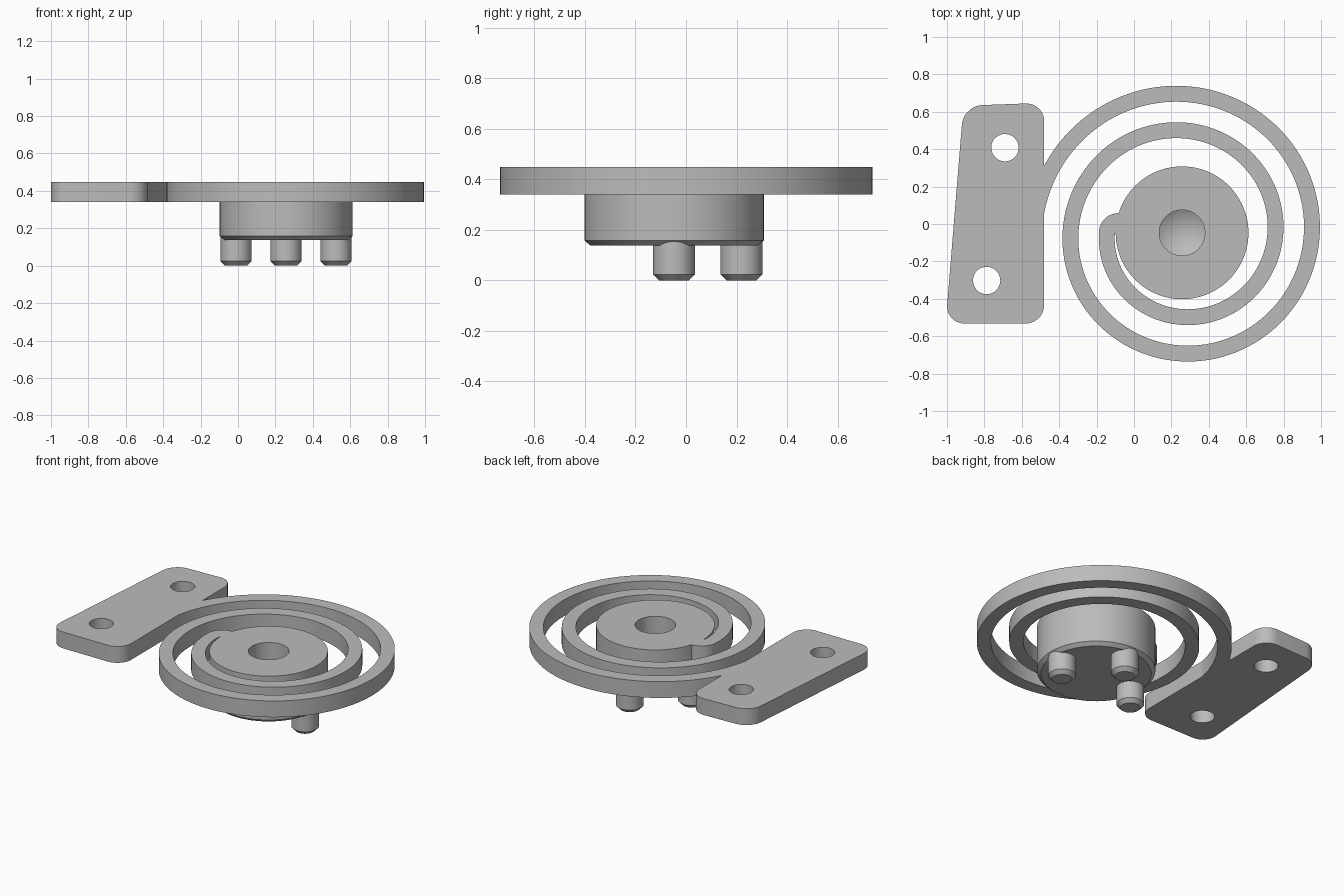
import bpy, bmesh
from math import cos, sin, pi, radians
from mathutils import Vector

cube = bpy.data.objects.get("Cube")
if cube:
    bpy.data.objects.remove(cube)

grey = bpy.data.materials.new("plain_grey")
grey.use_nodes = True
grey.diffuse_color = (0.5, 0.5, 0.5, 1)
grey.node_tree.nodes["Principled BSDF"].inputs["Base Color"].default_value = (0.5, 0.5, 0.5, 1)

HUB = Vector((0.257, -0.047))     # shared axis of the hub and spiral
Z_LOW, Z_TOP = 0.34, 0.448        # flat layer of the plate and spiral


def finish(name, bm):
    bmesh.ops.recalc_face_normals(bm, faces=bm.faces[:])
    mesh = bpy.data.meshes.new(name)
    bm.to_mesh(mesh)
    bm.free()
    mesh.materials.append(grey)
    ob = bpy.data.objects.new(name, mesh)
    bpy.context.collection.objects.link(ob)
    return ob


def smooth(ob):
    bpy.ops.object.select_all(action='DESELECT')
    ob.select_set(True)
    bpy.context.view_layer.objects.active = ob
    bpy.ops.object.shade_smooth_by_angle(angle=radians(30))


def lathe(name, center, profile, steps):
    """Spin a radius/height profile into a closed round solid."""
    bm = bmesh.new()
    verts = [bm.verts.new((center[0] + r, center[1], z)) for r, z in profile]
    edges = [bm.edges.new(pair) for pair in zip(verts, verts[1:])]
    bmesh.ops.spin(bm, geom=verts + edges, cent=(*center, 0), axis=(0, 0, 1),
                   angle=2 * pi, steps=steps)
    bmesh.ops.remove_doubles(bm, verts=bm.verts[:], dist=1e-4)
    return finish(name, bm)


def raise_layer(bm):
    """Thicken flat faces from the bottom to the top of the layer."""
    geom = bmesh.ops.extrude_face_region(bm, geom=bm.faces[:], use_keep_orig=True)["geom"]
    bmesh.ops.translate(bm, vec=(0, 0, Z_TOP - Z_LOW),
                        verts=[g for g in geom if isinstance(g, bmesh.types.BMVert)])


# Mounting plate with rounded corners
bm = bmesh.new()
corners = [(-1.007, -0.532), (-0.48, -0.532), (-0.48, 0.648), (-0.912, 0.632)]
bm.faces.new([bm.verts.new((x, y, Z_LOW)) for x, y in corners])
raise_layer(bm)
upright = [e for e in bm.edges if abs(e.verts[0].co.z - e.verts[1].co.z) > 0.05]
bmesh.ops.bevel(bm, geom=upright, offset=0.1, offset_type='OFFSET',
                segments=10, profile=0.5, affect='EDGES')
plate = finish("mounting_plate", bm)

# Two bolt holes through the plate
bpy.context.view_layer.objects.active = plate
for spot in ((-0.69, 0.408), (-0.788, -0.302)):
    cutter = lathe("hole_cutter", spot, [(0, 0.2), (0.073, 0.2), (0.073, 0.6), (0, 0.6)], 48)
    cutter.hide_render = True
    mod = plate.modifiers.new("hole", 'BOOLEAN')
    mod.operation, mod.solver, mod.object = 'DIFFERENCE', 'EXACT', cutter
    bpy.context.view_layer.objects.active = plate
    bpy.ops.object.modifier_apply(modifier=mod.name)
    bpy.data.objects.remove(cutter)
smooth(plate)


# Spiral arm: two turns winding inward, with a rounded end on the hub
def polar(center, radius, angle):
    return center + radius * Vector((cos(angle), sin(angle)))


TURNS, STEPS, WIDTH, PITCH = 2, 240, 0.085, 0.195
pairs = []
for i in range(STEPS + 1):
    turn = TURNS * i / STEPS
    radius = 0.834 - PITCH * turn
    angle = pi - 2 * pi * turn
    pairs.append((polar(HUB, radius, angle), polar(HUB, radius - WIDTH, angle)))
tip = Vector((-0.083, HUB.y))
for i in range(13):
    s = i / 12
    pairs.append((polar(tip, 0.105, pi - s * pi / 2), polar(HUB, 0.345, pi - s * 0.3)))

bm = bmesh.new()
rows = [[bm.verts.new((p.x, p.y, Z_LOW)) for p in pair] for pair in pairs]
for a, b in zip(rows, rows[1:]):
    bm.faces.new((a[0], b[0], b[1], a[1]))
bmesh.ops.remove_doubles(bm, verts=bm.verts[:], dist=1e-4)
raise_layer(bm)
smooth(finish("spiral_arm", bm))

# Hub with a chamfered base and a drilled centre hole
hub_profile = [(0, 0.137), (0.331, 0.137), (0.355, 0.158), (0.355, Z_TOP),
               (0.122, Z_TOP), (0.122, 0.298), (0, 0.225)]
smooth(lathe("hub", HUB, hub_profile, 96))

# Three chamfered pegs under the hub
peg_profile = [(0, 0), (0.059, 0), (0.083, 0.024), (0.083, 0.2), (0, 0.2)]
for name, angle in (("left_peg", 0), ("back_peg", pi / 2), ("right_peg", pi)):
    smooth(lathe(name, polar(HUB, 0.267, angle), peg_profile, 40))
